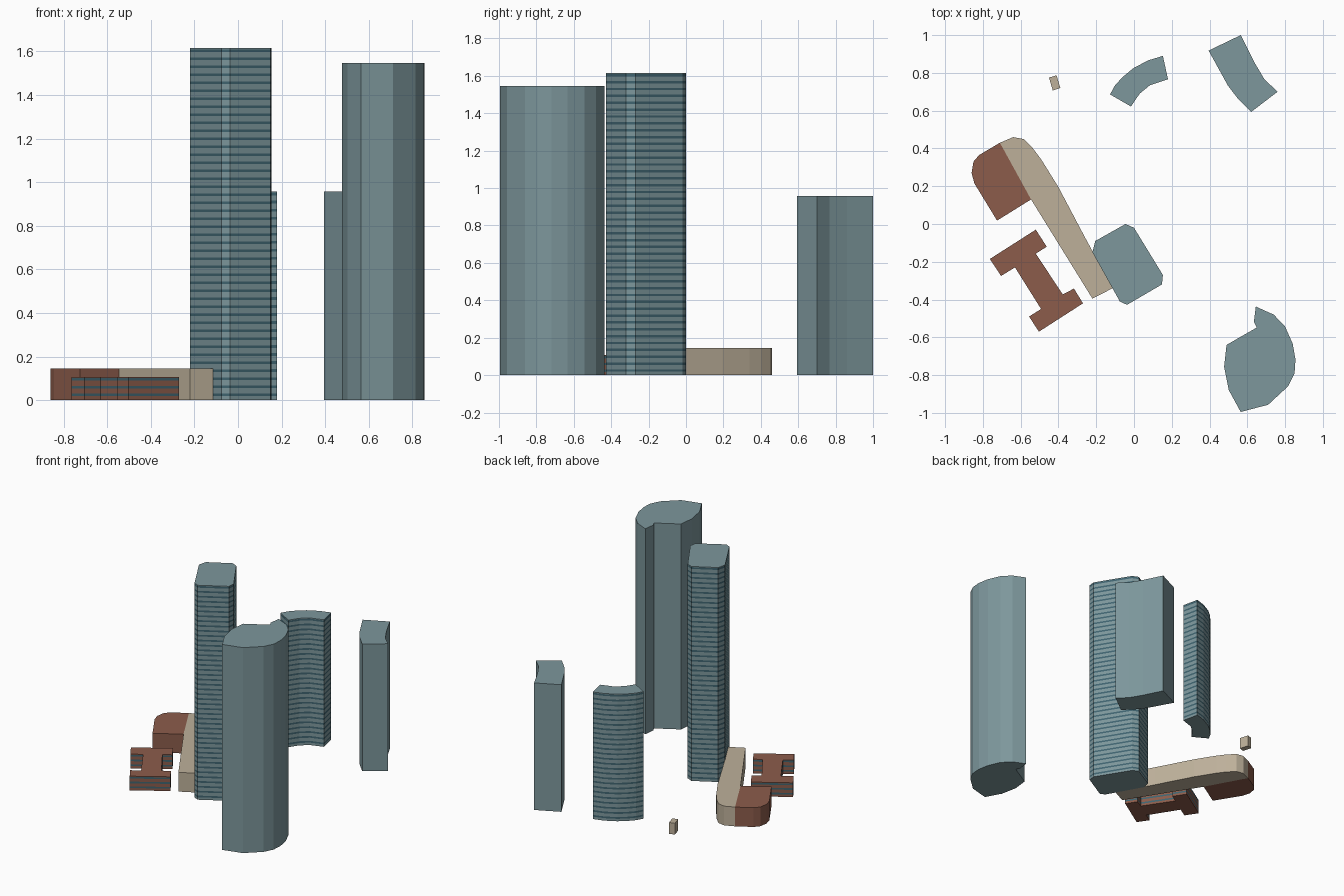
import bpy, bmesh


def material(name, hex_rgb):
    srgb = [int(hex_rgb[i:i + 2], 16) / 255 for i in (0, 2, 4)]
    m = bpy.data.materials.new(name)
    m.diffuse_color = [((c + 0.055) / 1.055) ** 2.4 for c in srgb] + [1]
    return m


STEEL = material("blue_grey", "7D979C")
BRICK = material("brick_red", "8C5C4B")
SAND = material("sand", "BDB09A")
GLASS = material("window_band", "3F6470")


def block(name, outline, height, mat, floors=0):
    """Extrude an outline from the ground; floors > 0 adds a window band per storey."""
    bm = bmesh.new()
    levels = [(0.0, 0)]                       # (z, material of the wall below it)
    for i in range(floors):
        step = height / floors
        levels += [((i + 0.5) * step, 0), ((i + 0.85) * step, 1)]
    levels.append((height, 0))
    rings = [[bm.verts.new((x, y, z)) for x, y in outline] for z, _ in levels]
    n = len(outline)
    for k in range(1, len(rings)):
        a, b = rings[k - 1], rings[k]
        for i in range(n):
            j = (i + 1) % n
            face = bm.faces.new((a[i], a[j], b[j], b[i]))
            face.material_index = levels[k][1]
    bm.faces.new(rings[0])
    bm.faces.new(rings[-1])
    bmesh.ops.recalc_face_normals(bm, faces=bm.faces[:])
    mesh = bpy.data.meshes.new(name)
    bm.to_mesh(mesh)
    bm.free()
    mesh.materials.append(mat)
    if floors:
        mesh.materials.append(GLASS)
    obj = bpy.data.objects.new(name, mesh)
    bpy.context.collection.objects.link(obj)
    return obj


# Tall banded tower with chamfered corners
block("banded_tower", [
    (-0.205, -0.09), (-0.045, 0.0), (0.0, -0.02), (0.153, -0.27),
    (0.148, -0.32), (-0.037, -0.428), (-0.075, -0.41), (-0.22, -0.15)],
    1.615, STEEL, 44)

# Rounded tower with a notch at the back
block("round_tower", [
    (0.645, -0.437), (0.74, -0.48), (0.80, -0.543), (0.84, -0.633),
    (0.855, -0.718), (0.85, -0.79), (0.815, -0.86), (0.71, -0.957),
    (0.565, -0.995), (0.502, -0.88), (0.477, -0.755), (0.49, -0.64),
    (0.65, -0.548), (0.635, -0.517)],
    1.547, STEEL)

# Curved banded slab
block("curved_banded_slab", [
    (-0.127, 0.686), (-0.10, 0.735), (-0.058, 0.78), (-0.005, 0.824),
    (0.074, 0.866), (0.153, 0.89), (0.18, 0.766), (0.085, 0.735),
    (0.03, 0.69), (-0.016, 0.622)],
    0.957, STEEL, 26)

# Plain slab with gently bent sides
block("bent_slab", [
    (0.395, 0.918), (0.565, 1.0), (0.635, 0.86), (0.69, 0.767),
    (0.76, 0.70), (0.62, 0.593), (0.545, 0.67), (0.497, 0.733)],
    0.957, STEEL)

# Long low wing that runs under the banded tower
block("low_wing", [
    (-0.71, 0.43), (-0.64, 0.46), (-0.585, 0.45), (-0.535, 0.40),
    (-0.49, 0.34), (-0.40, 0.195), (-0.26, -0.07), (-0.113, -0.34),
    (-0.22, -0.395), (-0.545, 0.13)],
    0.145, SAND)

# Brick hall attached to the low wing
block("brick_hall", [
    (-0.71, 0.43), (-0.545, 0.13), (-0.725, 0.018), (-0.845, 0.215),
    (-0.86, 0.27), (-0.85, 0.33), (-0.82, 0.365)],
    0.145, BRICK)

# H-shaped brick house with three storeys of windows
block("h_shaped_house", [
    (-0.52, -0.03), (-0.462, -0.12), (-0.52, -0.157), (-0.377, -0.373),
    (-0.318, -0.342), (-0.27, -0.42), (-0.503, -0.57), (-0.556, -0.49),
    (-0.492, -0.45), (-0.63, -0.23), (-0.704, -0.275), (-0.763, -0.185)],
    0.107, BRICK, 3)

# Small kiosk
block("kiosk", [(-0.45, 0.775), (-0.41, 0.787), (-0.39, 0.72), (-0.43, 0.707)],
      0.085, SAND)
